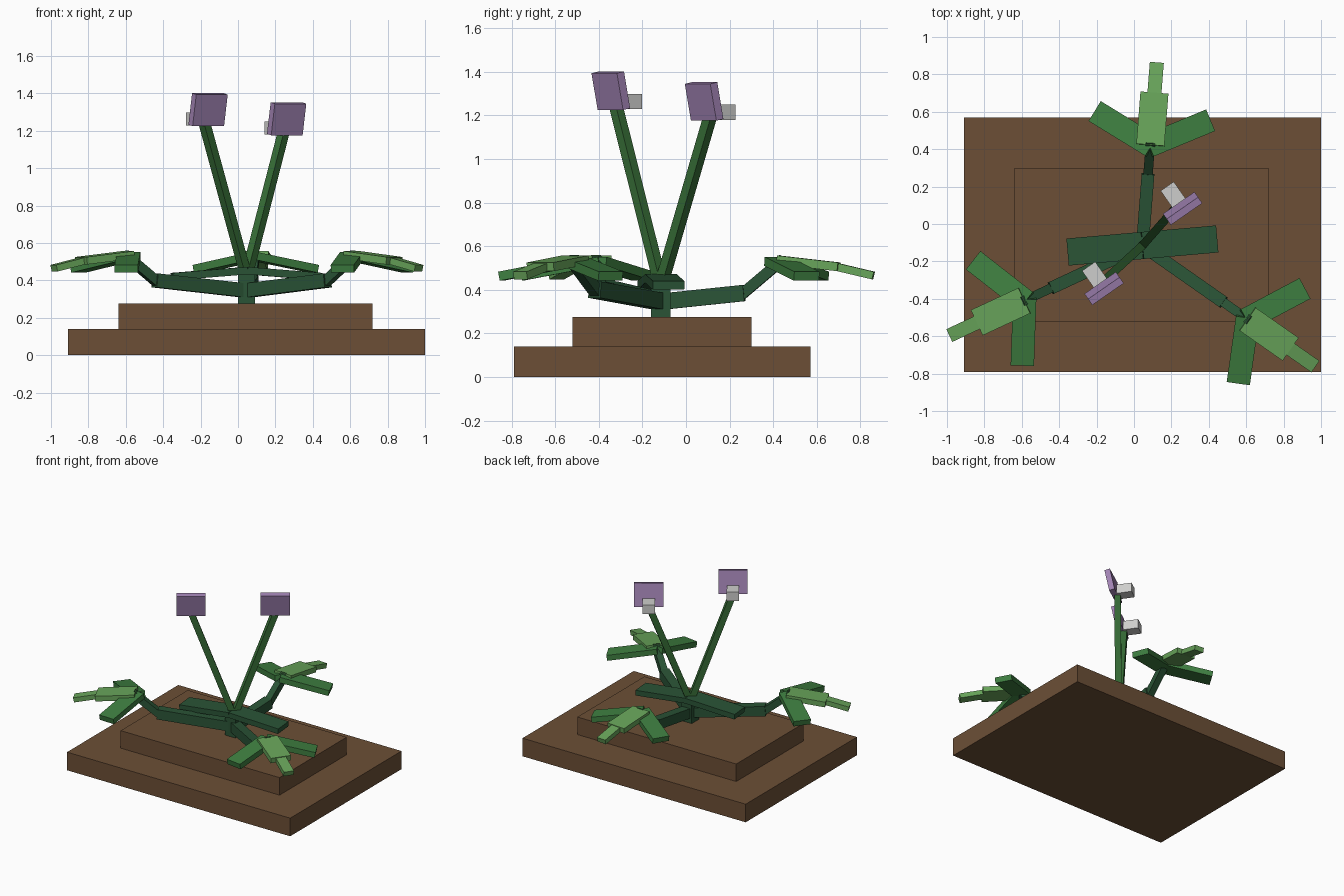
import bpy
import math
from mathutils import Vector, Matrix

old = bpy.data.objects.get("Cube")
if old:
    bpy.data.objects.remove(old)


def material(name, r, g, b):
    """Flat colour given as sRGB bytes, stored as linear."""
    col = [((c / 255 + 0.055) / 1.055) ** 2.4 for c in (r, g, b)] + [1]
    m = bpy.data.materials.new(name)
    m.use_nodes = True
    m.diffuse_color = col
    m.node_tree.nodes["Principled BSDF"].inputs["Base Color"].default_value = col
    return m


soil = material("soil brown", 108, 79, 54)
dark = material("dark green", 42, 84, 54)
stalk = material("stalk green", 54, 108, 54)
leaf = material("leaf green", 62, 126, 64)
light = material("light green", 104, 164, 90)
petal = material("petal purple", 160, 130, 178)
grey = material("pale grey", 206, 206, 204)


def box(name, centre, size, mat, axes=None):
    """Box with optional (x, y, z) axis vectors."""
    bpy.ops.mesh.primitive_cube_add(size=1)
    ob = bpy.context.object
    ob.name = name
    rot = Matrix(axes).transposed().to_4x4() if axes else Matrix()
    ob.data.transform(Matrix.Translation(centre) @ rot @ Matrix.Diagonal((*size, 1)))
    ob.data.materials.append(mat)
    return ob


def beam(name, a, b, width, height, mat):
    """Box running from a to b, its width kept level."""
    a, b = Vector(a), Vector(b)
    d = (b - a).normalized()
    side = Vector((0, 0, 1)).cross(d).normalized()
    box(name, (a + b) / 2, ((b - a).length, width, height), mat, (d, side, d.cross(side)))


def polar(origin, deg, r, z):
    t = math.radians(deg)
    return Vector((origin[0] + r * math.cos(t), origin[1] + r * math.sin(t), z))


# Stepped base
box("base_lower", (0.045, -0.11, 0.07), (1.91, 1.36, 0.14), soil)
box("base_upper", (0.04, -0.11, 0.207), (1.36, 0.82, 0.137), soil)

# Central stump and its two low leaves
core = (0.045, -0.115)
box("core", (*core, 0.37), (0.09, 0.09, 0.19), dark)
for side, ang in (("left", 5), ("right", 185)):
    beam("low_leaf_" + side, polar(core, ang, 0, 0.452), polar(core, ang, 0.4, 0.42),
         0.145, 0.04, dark)

# Three bent branches, each ending in a spray of leaves
for label, ang, reach, z in (("back", 85.5, 0.383, 0.385),
                             ("right", 205, 0.54, 0.40),
                             ("left", 325, 0.53, 0.40)):
    elbow = polar(core, ang, reach, z)
    beam("branch_" + label, polar(core, ang, 0, 0.345), elbow, 0.068, 0.075, dark)
    beam("branch_end_" + label, polar(elbow, ang, -0.015, z - 0.01),
         polar(elbow, ang, 0.18, 0.54), 0.05, 0.05, dark)
    hub = polar(elbow, ang, 0.155, 0.53)
    for i, turn in enumerate((-63, 63)):
        beam(f"side_leaf_{label}_{i}", polar(hub, ang + turn, -0.01, 0.53),
             polar(hub, ang + turn, 0.345, 0.462), 0.125, 0.042, leaf)
    beam("top_leaf_" + label, polar(hub, ang, 0, 0.537), polar(hub, ang, 0.28, 0.505),
         0.15, 0.04, light)
    beam("top_leaf_tip_" + label, polar(hub, ang, 0.27, 0.505), polar(hub, ang, 0.44, 0.465),
         0.075, 0.036, light)

# Two flower stalks with tilted petal plates and a block behind each
across = Vector((0.82, 0.57, 0))
facing = Vector((0.57, -0.82, 0))
up = (facing * 0.2 + Vector((0, 0, 0.98))).normalized()
for label, head in (("right", Vector((-0.16, -0.345, 1.313))),
                    ("left", Vector((0.26, 0.083, 1.264)))):
    beam("stalk_" + label, (*core, 0.42), head - up * 0.08 - facing * 0.015, 0.045, 0.045, stalk)
    box("petal_" + label, head, (0.205, 0.04, 0.172), petal, (across, up.cross(across), up))
    box("flower_back_" + label, head - facing * 0.09 + Vector((0, 0, -0.05)),
        (0.086, 0.11, 0.07), grey, (across, -facing, Vector((0, 0, 1))))
